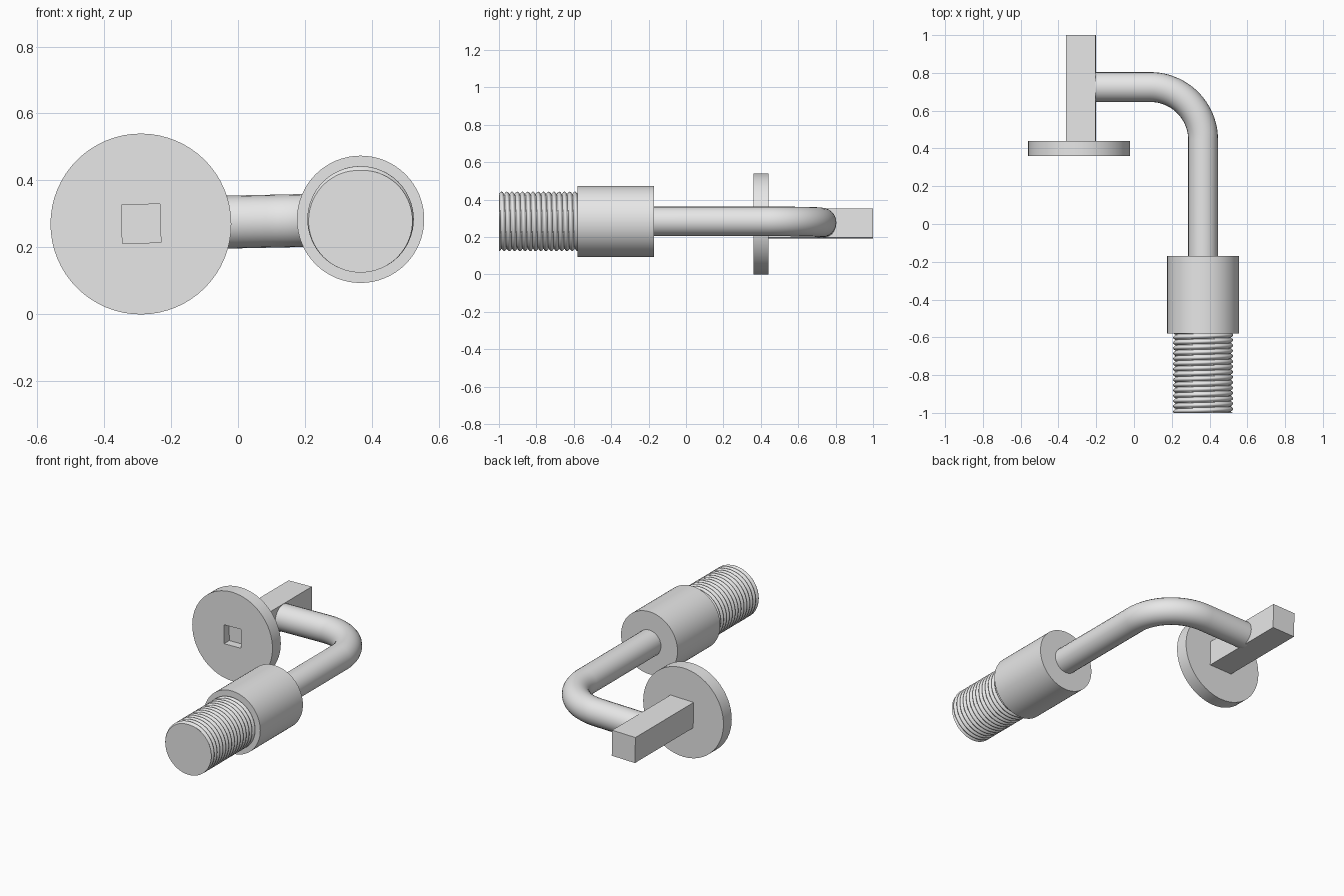
import bpy, bmesh
from math import sin, cos, pi, tau, radians
from mathutils import Vector

cube = bpy.data.objects.get("Cube")
if cube:
    bpy.data.objects.remove(cube, do_unlink=True)

grey = bpy.data.materials.new("light grey metal")
grey.use_nodes = True
grey.diffuse_color = (0.8, 0.8, 0.8, 1)
grey.node_tree.nodes["Principled BSDF"].inputs["Base Color"].default_value = (0.8, 0.8, 0.8, 1)

TILT = radians(-1.2)                      # slight roll of the arm about y
AXIS = Vector((0.366, 0, 0.284))          # axis of collar and thread
BAR = Vector((-0.28, 0, 0.273))           # axis of square bar


def finish(name, smooth=True):
    obj = bpy.context.object
    obj.name = obj.data.name = name
    obj.data.materials.clear()
    obj.data.materials.append(grey)
    if smooth:
        bpy.ops.object.shade_smooth_by_angle(angle=radians(35))
    return obj


def cylinder_y(name, centre, radius, y0, y1, sides=64):
    bpy.ops.mesh.primitive_cylinder_add(
        vertices=sides, radius=radius, depth=y1 - y0, rotation=(pi / 2, 0, 0),
        location=(centre.x, (y0 + y1) / 2, centre.z))
    return finish(name)


def box_y(name, centre, width, y0, y1):
    bpy.ops.mesh.primitive_cube_add(
        size=1, location=(centre.x, (y0 + y1) / 2, centre.z), rotation=(0, TILT, 0))
    bpy.context.object.scale = (width, y1 - y0, width)
    return finish(name, smooth=False)


# Round flange with a shallow square socket in its front
recess = box_y("socket_cutter", Vector((-0.289, 0, 0.271)), 0.115, 0.30, 0.41)
recess.hide_render = True
flange = cylinder_y("round_flange", Vector((-0.29, 0, 0.27)), 0.27, 0.36, 0.44)
cut = flange.modifiers.new("socket", "BOOLEAN")
cut.operation = "DIFFERENCE"
cut.solver = "EXACT"
cut.object = recess
bpy.ops.object.modifier_apply(modifier=cut.name)
bpy.data.objects.remove(recess, do_unlink=True)

# Square bar behind the flange
box_y("square_bar", BAR, 0.156, 0.44, 1.0)

# Bent pipe from the bar to the collar
BEND, PIPE_Y = 0.28, 0.725
path = [(-0.22, PIPE_Y)]
for i in range(25):
    a = pi / 2 * (1 - i / 24)
    path.append((AXIS.x - BEND + BEND * cos(a), PIPE_Y - BEND + BEND * sin(a)))
path.append((AXIS.x, -0.2))
curve = bpy.data.curves.new("bent_pipe", "CURVE")
curve.dimensions = "3D"
curve.bevel_depth = 0.079
curve.bevel_resolution = 10
curve.use_fill_caps = True
spline = curve.splines.new("POLY")
spline.points.add(len(path) - 1)
for point, (x, y) in zip(spline.points, path):
    point.co = (x, y, AXIS.z + (x - AXIS.x) * sin(-TILT), 1)
pipe = bpy.data.objects.new("bent_pipe", curve)
bpy.context.collection.objects.link(pipe)
bpy.ops.object.select_all(action="DESELECT")
pipe.select_set(True)
bpy.context.view_layer.objects.active = pipe
bpy.ops.object.convert(target="MESH")
finish("bent_pipe")

# Collar
cylinder_y("collar", AXIS, 0.19, -0.58, -0.17)

# Threaded end: a helical ridge swept around the axis
SIDES, TURNS, STEPS = 64, 15, 8
LENGTH = 0.42
bm = bmesh.new()
rings = []
for j in range(TURNS * STEPS + 1):
    turn = j / STEPS
    ring = []
    for i in range(SIDES):
        t = i / SIDES
        r = 0.146 + 0.013 * abs(sin(pi * (turn - t)))
        ring.append(bm.verts.new((AXIS.x + r * sin(tau * t),
                                  -1 + LENGTH * turn / TURNS,
                                  AXIS.z + r * cos(tau * t))))
    rings.append(ring)
for a, b in zip(rings, rings[1:]):
    for i in range(SIDES):
        k = (i + 1) % SIDES
        bm.faces.new((a[i], a[k], b[k], b[i]))
bm.faces.new(rings[0])
bm.faces.new(rings[-1])
bmesh.ops.recalc_face_normals(bm, faces=bm.faces)
mesh = bpy.data.meshes.new("threaded_end")
bm.to_mesh(mesh)
bm.free()
thread = bpy.data.objects.new("threaded_end", mesh)
bpy.context.collection.objects.link(thread)
bpy.ops.object.select_all(action="DESELECT")
thread.select_set(True)
bpy.context.view_layer.objects.active = thread
finish("threaded_end")
